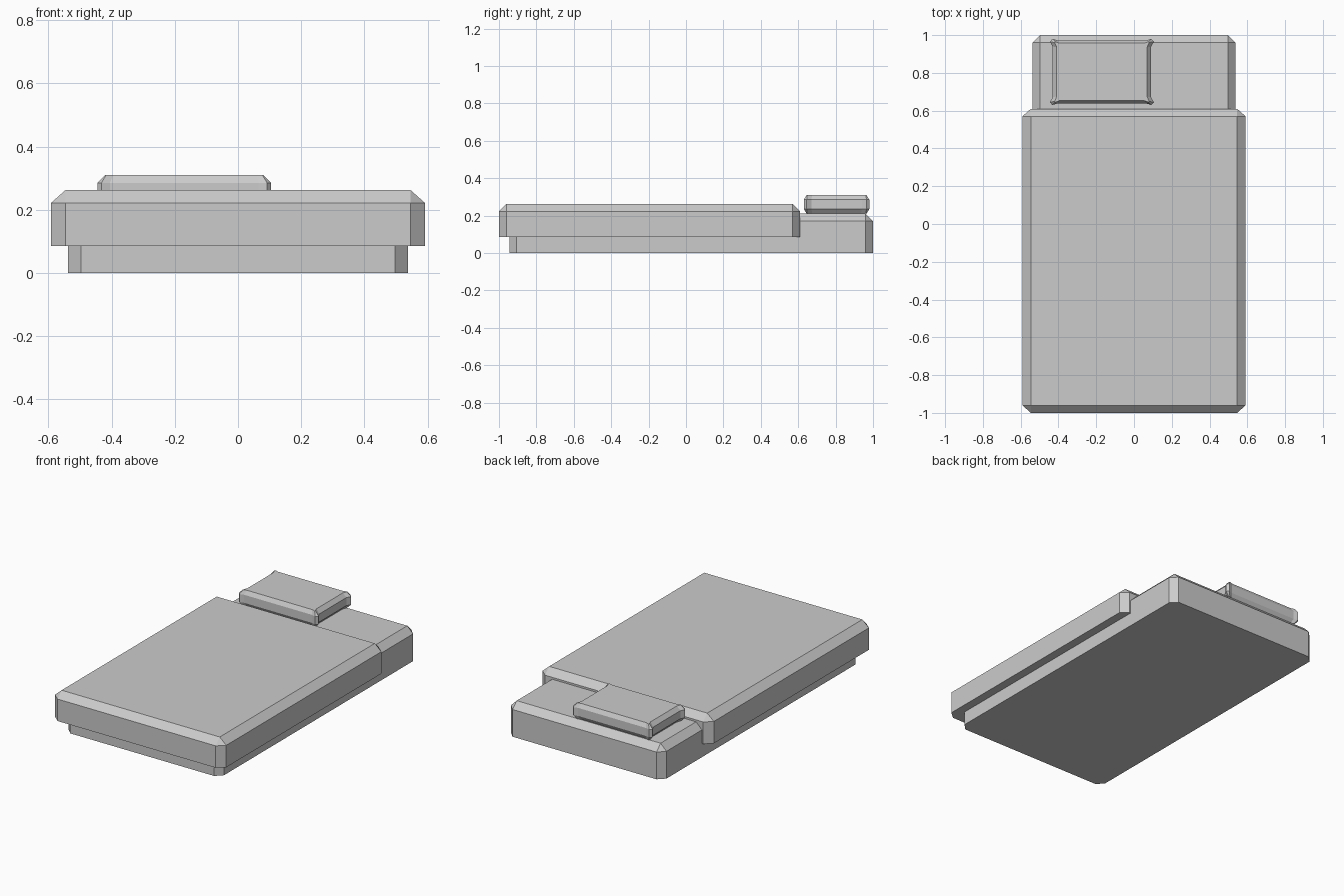
import bpy, bmesh

if "Cube" in bpy.data.objects:
    bpy.data.objects.remove(bpy.data.objects["Cube"])


def finish(bm, name):
    bmesh.ops.recalc_face_normals(bm, faces=bm.faces)
    mesh = bpy.data.meshes.new(name)
    bm.to_mesh(mesh)
    bm.free()
    obj = bpy.data.objects.new(name, mesh)
    bpy.context.collection.objects.link(obj)
    return obj


def chamfered_box(name, half_x, y0, y1, z0, z1, cut, cut_x):
    """Box with chamfered vertical and top edges; the bottom stays sharp."""
    k = cut_x / cut
    bm = bmesh.new()
    bmesh.ops.create_cube(bm, size=1)
    for v in bm.verts:
        v.co.x *= 2 * half_x / k
        v.co.y = (y0 + y1) / 2 + v.co.y * (y1 - y0)
        v.co.z = (z0 + z1) / 2 + v.co.z * (z1 - z0)
    edges = [e for e in bm.edges if max(v.co.z for v in e.verts) > z1 - 1e-4]
    bmesh.ops.bevel(bm, geom=edges, offset=cut, segments=1, profile=0.5,
                    affect='EDGES')
    for v in bm.verts:
        v.co.x *= k
    return finish(bm, name)


def mirrored_outline(quarter):
    """Closed outline from the points of one quadrant."""
    q, r = quarter, quarter[::-1]
    return (q + [(-x, y) for x, y in r] + [(-x, -y) for x, y in q]
            + [(x, -y) for x, y in r])


# Bed base and the blanket draped over it
chamfered_box("bed_base", 0.537, -0.945, 1.0, 0.0, 0.21, 0.04, 0.04)
chamfered_box("blanket", 0.591, -1.0, 0.61, 0.085, 0.262, 0.04, 0.045)

# Pillow with slightly flared corners
wide = mirrored_outline([(.261, .135), (.275, .16), (.262, .175), (.235, .167)])
narrow = mirrored_outline([(.239, .13), (.25, .156), (.247, .16), (.225, .152)])
bm = bmesh.new()
rings = []
for outline, z in ((narrow, .21), (wide, .235), (wide, .285), (narrow, .31)):
    rings.append([bm.verts.new((x - 0.17, y + 0.805, z)) for x, y in outline])
for low, high in zip(rings, rings[1:]):
    n = len(low)
    for i in range(n):
        j = (i + 1) % n
        bm.faces.new((low[i], low[j], high[j], high[i]))
bm.faces.new(rings[0][::-1])
bm.faces.new(rings[-1])
finish(bm, "pillow")
